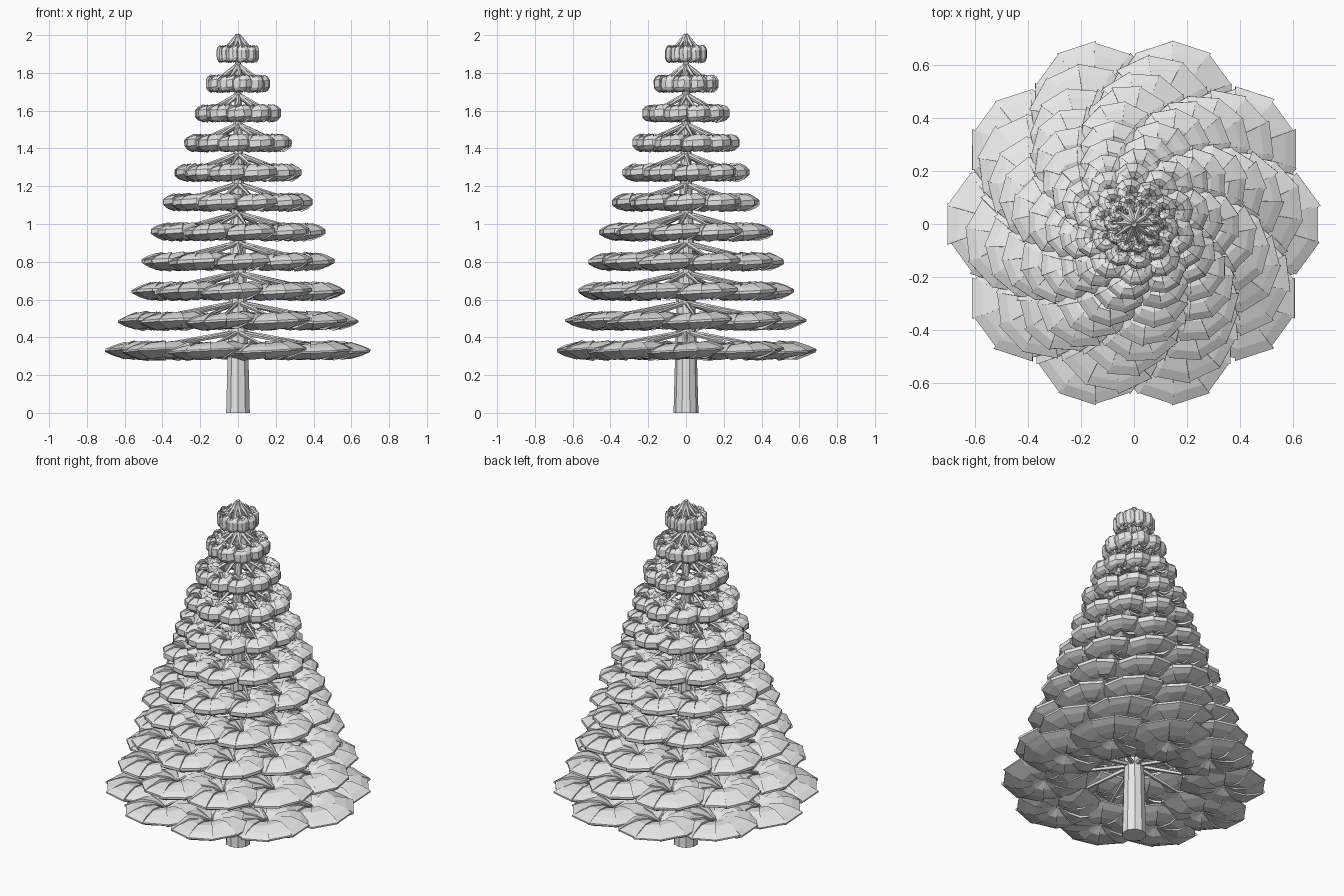
import bpy, bmesh, math, random
from mathutils import Matrix, Vector

random.seed(4)
if "Cube" in bpy.data.objects:
    bpy.data.objects.remove(bpy.data.objects["Cube"], do_unlink=True)

TIERS = 11
LOBES = 10      # leaf clumps in each tier
LEAVES = 10     # wedge leaves in each clump
RADII = [0.70, 0.635, 0.57, 0.515, 0.46, 0.395, 0.335, 0.285, 0.23, 0.17, 0.112]

grey = bpy.data.materials.new("plain_grey")
grey.use_nodes = True
grey.diffuse_color = (0.8, 0.8, 0.8, 1)
grey.node_tree.nodes["Principled BSDF"].inputs["Base Color"].default_value = (0.8, 0.8, 0.8, 1)


def finish(bm, name):
    bmesh.ops.recalc_face_normals(bm, faces=bm.faces)
    mesh = bpy.data.meshes.new(name)
    bm.to_mesh(mesh)
    bm.free()
    mesh.materials.append(grey)
    obj = bpy.data.objects.new(name, mesh)
    bpy.context.collection.objects.link(obj)
    return obj


def rod(bm, start, end, r1, r2, sides):
    """Tapered rod between two points."""
    start, end = Vector(start), Vector(end)
    axis = end - start
    place = (Matrix.Translation((start + end) / 2)
             @ axis.to_track_quat('Z', 'Y').to_matrix().to_4x4())
    bmesh.ops.create_cone(bm, cap_ends=True, segments=sides, radius1=r1,
                          radius2=r2, depth=axis.length, matrix=place)


def leaf(bm, place, radius, height, blunt):
    """Wedge widening outward, one side raised so neighbours step like shingles."""
    profile = [(0.04, 0.3), (0.28, 0.85), (0.56, 1.0),
               (0.82, 0.55 + 0.3 * blunt), (1.0, 0.1 + 0.4 * blunt)]
    wide = math.tan(math.pi / LEAVES) * 1.06
    low = random.uniform(0.72, 0.9)
    rings = []
    for d, h in profile:
        x, w = d * radius, d * radius * wide
        z = h * height * random.uniform(0.9, 1.04)
        corners = [(x, w, z), (x, -w, z * low), (x, -w, -z), (x, w, -z * low)]
        rings.append([bm.verts.new(place @ Vector(c)) for c in corners])
    for a, b in zip(rings, rings[1:]):
        for k in range(4):
            n = (k + 1) % 4
            bm.faces.new((a[k], a[n], b[n], b[k]))
    bm.faces.new(rings[0])
    bm.faces.new(rings[-1])


# Trunk
bm = bmesh.new()
rod(bm, (0, 0, 0), (0, 0, 1.99), 0.066, 0.012, 10)
finish(bm, "trunk")

for i, reach in enumerate(RADII):
    z = 0.33 + i * 0.157
    size = 0.32 * reach
    centre = reach - size
    blunt = i / (TIERS - 1)
    foliage, sticks = bmesh.new(), bmesh.new()
    for j in range(LOBES):
        turn = Matrix.Rotation(math.tau * j / LOBES + math.radians(7 * i), 4, 'Z')
        # Branch sloping down from the trunk
        rod(sticks, turn @ Vector((0, 0, z + 0.098)),
            turn @ Vector((centre, 0, z + 0.02)), 0.014, 0.006, 5)
        # Leaf clump at the branch end, rolled a little to overlap the next one
        lobe = (turn @ Matrix.Translation((centre, 0, z))
                @ Matrix.Rotation(math.radians(3), 4, 'X'))
        for k in range(LEAVES):
            spin = Matrix.Rotation(math.tau * k / LEAVES, 4, 'Z')
            leaf(foliage, lobe @ spin, size * random.uniform(0.95, 1.01), 0.047, blunt)
    finish(sticks, f"branches_{i + 1}")
    finish(foliage, f"foliage_tier_{i + 1}")
